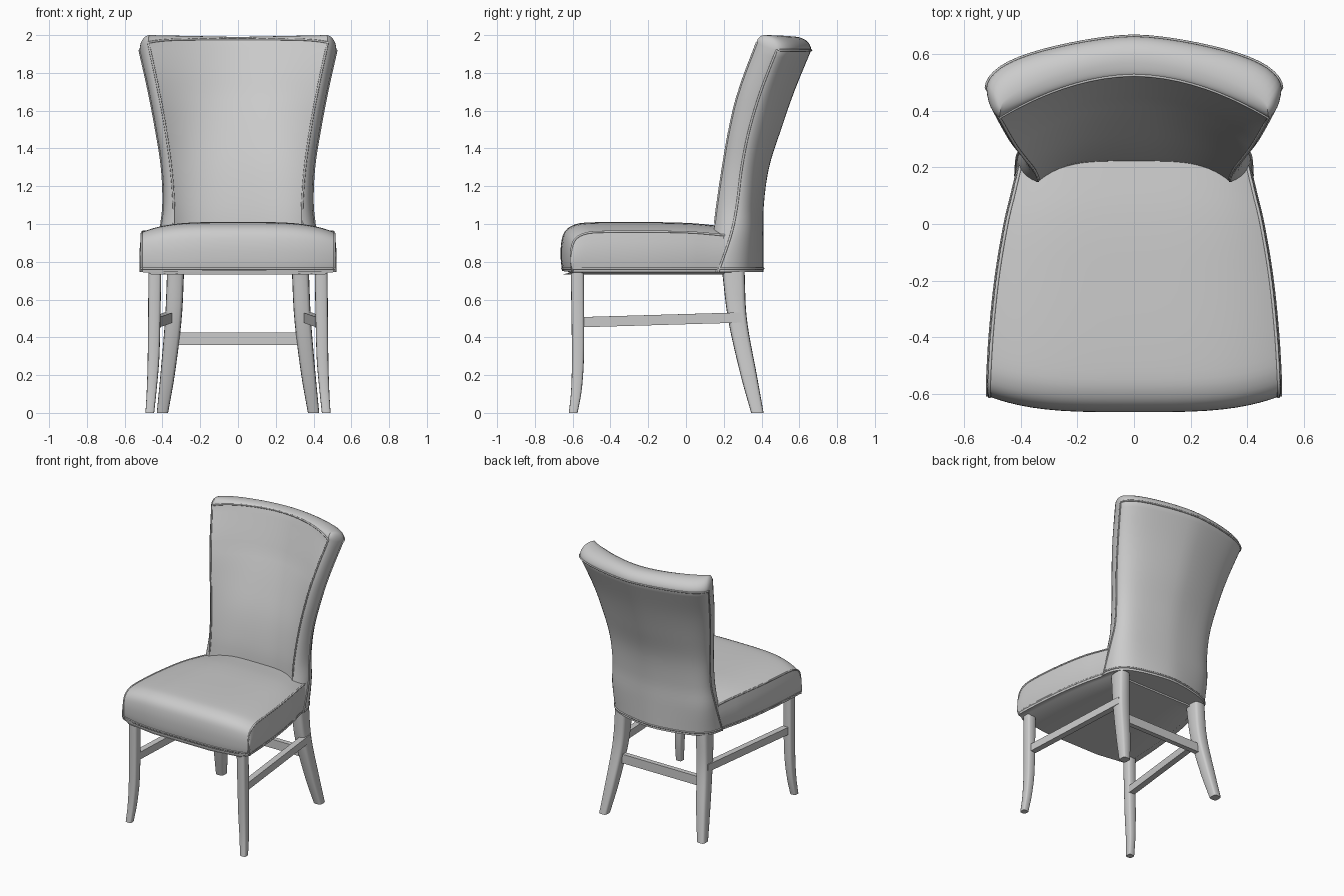
import bpy, bmesh
from math import sin, cos, pi, radians, copysign
from mathutils import Vector

if "Cube" in bpy.data.objects:
    bpy.data.objects.remove(bpy.data.objects["Cube"])

grey = bpy.data.materials.new("plain grey")
grey.use_nodes = True
grey.diffuse_color = (0.6, 0.6, 0.6, 1)
bsdf = grey.node_tree.nodes["Principled BSDF"]
bsdf.inputs["Base Color"].default_value = (0.6, 0.6, 0.6, 1)
bsdf.inputs["Roughness"].default_value = 0.6


def sample(rows, k):
    """Smoothly interpolate rows of numbers, keyed by their first column."""
    i = 0
    while i < len(rows) - 2 and k > rows[i + 1][0]:
        i += 1
    a, b = rows[i], rows[i + 1]
    p, n = rows[max(i - 1, 0)], rows[min(i + 2, len(rows) - 1)]
    h = b[0] - a[0]
    t = (k - a[0]) / h
    out = []
    for c in range(1, len(a)):
        ma = (b[c] - p[c]) / (b[0] - p[0]) * h
        mb = (n[c] - a[c]) / (n[0] - a[0]) * h
        out.append(a[c] * (1 + 2 * t) * (1 - t) ** 2 + ma * t * (1 - t) ** 2
                   + b[c] * t * t * (3 - 2 * t) + mb * t * t * (t - 1))
    return out


def loft(name, rings, cap_start=True, cap_end=True, angle=40):
    """Skin closed rings of equal length into one smooth-shaded object."""
    bm = bmesh.new()
    vs = [[bm.verts.new(p) for p in r] for r in rings]
    n = len(rings[0])
    for a, b in zip(vs, vs[1:]):
        for i in range(n):
            j = (i + 1) % n
            bm.faces.new((a[i], a[j], b[j], b[i]))
    if cap_start:
        bm.faces.new(vs[0][::-1])
    if cap_end:
        bm.faces.new(vs[-1])
    bmesh.ops.remove_doubles(bm, verts=bm.verts, dist=0.0004)
    bmesh.ops.recalc_face_normals(bm, faces=bm.faces)
    me = bpy.data.meshes.new(name)
    bm.to_mesh(me)
    bm.free()
    me.materials.append(grey)
    ob = bpy.data.objects.new(name, me)
    bpy.context.collection.objects.link(ob)
    bpy.ops.object.select_all(action='DESELECT')
    ob.select_set(True)
    bpy.context.view_layer.objects.active = ob
    bpy.ops.object.shade_smooth_by_angle(angle=radians(angle))
    return ob


def piping(name, points, radius=0.006):
    cu = bpy.data.curves.new(name, 'CURVE')
    cu.dimensions = '3D'
    cu.bevel_depth = radius
    cu.bevel_resolution = 1
    sp = cu.splines.new('POLY')
    sp.points.add(len(points) - 1)
    for q, p in zip(sp.points, points):
        q.co = (*p, 1)
    cu.materials.append(grey)
    bpy.context.collection.objects.link(bpy.data.objects.new(name, cu))


def mirrored(points):
    return [(-p[0], *p[1:]) for p in points]


# Seat cushion: sections follow the profile up the front and over the top
half_width = [(-0.665, 0.51), (-0.6, 0.51), (-0.4, 0.498), (-0.2, 0.478),
              (0, 0.447), (0.1, 0.425), (0.24, 0.392)]
seat_profile = [(0, -0.655, 0.75), (1, -0.663, 0.81), (2, -0.662, 0.89),
                (3, -0.645, 0.955), (4, -0.6, 0.993), (5, -0.52, 1.008),
                (7, -0.2, 1.01), (9, 0.05, 1.003), (10, 0.24, 0.982)]
BASE, HEM = 0.745, 0.765
seat_rings, seat_edge, seat_base = [], [], []
for s in range(41):
    y, z = sample(seat_profile, s / 4)
    w = sample(half_width, y)[0]
    bow = 0.055 * min(1, max(0, (0.1 - y) / 0.6))
    top = []
    for i in range(-12, 13):
        u = sin(i / 12 * pi / 2)
        drop = (z - BASE) * 0.19 * abs(u) ** 4
        top.append((w * u, y + bow * abs(u) ** 3.5, z - drop))
    edge = top[-1]
    side = [(w + 0.012 * sin(k * pi / 4), edge[1], edge[2] + (BASE - edge[2]) * k / 4)
            for k in (1, 2, 3, 4)]
    under = [(w * f, edge[1] - bow * (1 - f ** 3.5), BASE - d)
             for f, d in ((0.93, 0.002), (0.9, 0.012), (0.45, 0.012))]
    right = side + under
    seat_rings.append(top + right + mirrored(right[::-1]))
    seat_edge.append(edge)
    seat_base.append((side[-1][0], edge[1], HEM))
loft("seat_cushion", seat_rings)
piping("seat_piping_left", seat_edge)
piping("seat_piping_right", mirrored(seat_edge))
front_base = [(p[0], p[1], HEM) for p in seat_rings[0][:25]]
piping("seat_bottom_piping", mirrored(seat_base)[::-1] + front_base + seat_base)

# Backrest: height, front centre y, lip x y, corner x y, back centre y,
# front curve power, share of the rear bow that is not corner rounding
back_rows = [(0.745, 0.22, 0.34, 0.10, 0.417, 0.17, 0.41, 4, 0.4),
             (0.95, 0.22, 0.34, 0.145, 0.411, 0.24, 0.41, 4, 0.4),
             (1.1, 0.235, 0.34, 0.165, 0.395, 0.27, 0.412, 3.6, 0.45),
             (1.3, 0.28, 0.355, 0.195, 0.403, 0.295, 0.44, 3, 0.5),
             (1.5, 0.35, 0.383, 0.23, 0.434, 0.335, 0.503, 2.6, 0.55),
             (1.7, 0.43, 0.42, 0.28, 0.472, 0.395, 0.573, 2.2, 0.6),
             (1.92, 0.525, 0.475, 0.375, 0.521, 0.48, 0.663, 1.9, 0.6)]
N, LIP = 14, 6


def back_half(z, cap=0.0):
    """Half outline from front centre round the wing to back centre."""
    fc, lx, ly, ox, oy, bc, power, share = sample(back_rows, z)
    rise = max(0, (z - 1.7) / 0.22)

    def front(t):
        return Vector((lx * t, fc - (fc - ly) * t ** power))

    def rear(t):
        drop = share * t ** 1.6 + (1 - share) * (1 - max(0, 1 - t ** 8) ** 0.5)
        return Vector((ox * t, bc - (bc - oy) * drop))

    pts = []
    for i in range(N + 1):
        t = sin(i / N * pi / 2)
        pts.append((front(t), t, 0.058 - 0.018 * t ** 6))
    ctrl = Vector((ox - 0.006, ly + 0.025))
    for i in range(1, LIP):
        t = i / LIP
        p = front(1) * (1 - t) ** 2 + ctrl * 2 * t * (1 - t) + rear(1) * t * t
        pts.append((p, 1, 0.04 * (1 - t)))
    for i in range(N, -1, -1):
        t = sin(i / N * pi / 2)
        pts.append((rear(t), t, 0))
    out = []
    for p, t, lift in pts:
        mid = front(t).lerp(rear(t), 0.4)
        mid.x *= 0.95
        q = p.lerp(mid, 1 - cos(cap))
        zz = z + lift * rise
        peak = 1.99 + 0.01 * t
        out.append((q.x, q.y, zz + (peak - zz) * sin(cap)))
    return out


levels = [0.745 + (1.92 - 0.745) * i / 32 for i in range(33)]
halves = [back_half(z) for z in levels]
halves += [back_half(1.92, pi / 2 * k / 7) for k in range(1, 8)]
loft("backrest", [h + mirrored(h[-2:0:-1]) for h in halves], cap_end=False)

# Piping round the front pad, the rear panel and the lower rear edge
top_half = halves[32]
corner = N + LIP
for name, idx, across in (("front_pad_piping", N, top_half[N - 1::-1]),
                          ("rear_panel_piping", corner, top_half[corner + 1:])):
    first = 7 if idx == N else 0
    line = [h[idx] for h in halves[first:33]] + across
    piping(name, line + mirrored(line[-2::-1]))
hem = back_half(HEM)[corner:]
piping("back_hem_piping", hem + mirrored(hem[-2::-1]))

# Legs: height, centre x y, width, depth
front_leg = [(0, 0.467, -0.597, 0.046, 0.046), (0.12, 0.457, -0.58, 0.052, 0.056),
             (0.3, 0.447, -0.572, 0.062, 0.064), (0.76, 0.44, -0.575, 0.068, 0.07)]
back_leg = [(0, 0.4, 0.378, 0.06, 0.066), (0.2, 0.373, 0.332, 0.076, 0.086),
            (0.5, 0.342, 0.272, 0.088, 0.1), (0.76, 0.33, 0.25, 0.09, 0.12)]
for part, rows in (("front_leg", front_leg), ("back_leg", back_leg)):
    rings = []
    for k in range(17):
        z = 0.76 * k / 16
        x, y, w, d = sample(rows, z)
        ring = []
        for i in range(16):
            c, s = cos(i * pi / 8), sin(i * pi / 8)
            ring.append((x + w / 2 * copysign(abs(c) ** 0.5, c),
                         y + d / 2 * copysign(abs(s) ** 0.5, s), z))
        rings.append(ring)
    loft(part + "_left", rings)
    loft(part + "_right", [mirrored(r) for r in rings])


# Stretchers
def bar(name, a, b, width, height):
    a, b = Vector(a), Vector(b)
    across = (b - a).cross(Vector((0, 0, 1))).normalized() * width / 2
    up = Vector((0, 0, height / 2))
    loft(name, [[p + across * i + up * j for i, j in ((1, 1), (1, -1), (-1, -1), (-1, 1))]
                for p in (a, b)], angle=30)


for name, m in (("side_stretcher_left", 1), ("side_stretcher_right", -1)):
    bar(name, (0.437 * m, -0.56, 0.48), (0.366 * m, 0.295, 0.505), 0.044, 0.054)
bar("back_stretcher", (-0.34, 0.285, 0.393), (0.34, 0.285, 0.393), 0.036, 0.066)
